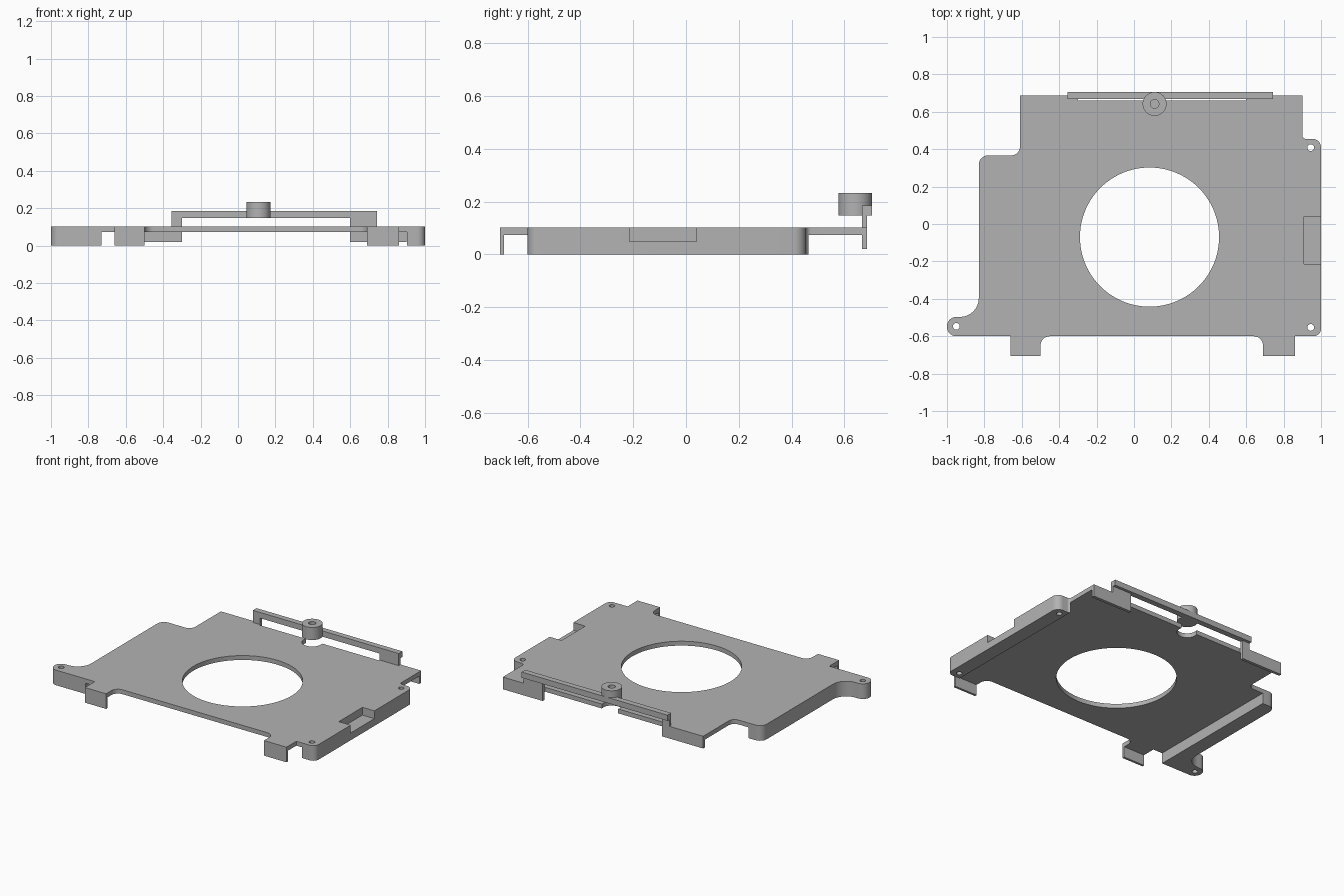
import bpy, bmesh, math
from mathutils import Vector

if "Cube" in bpy.data.objects:
    bpy.data.objects.remove(bpy.data.objects["Cube"])

grey = bpy.data.materials.new("plain_grey")
grey.use_nodes = True
COLOUR = (0.45, 0.45, 0.45, 1)
grey.diffuse_color = COLOUR
grey.node_tree.nodes["Principled BSDF"].inputs["Base Color"].default_value = COLOUR

TOP, UNDER = 0.103, 0.073          # sheet top and underside


def rounded(corners, steps=8):
    """Outline from (x, y, radius) corners, each filleted by its radius."""
    out = []
    for i, (x, y, r) in enumerate(corners):
        p = Vector((x, y))
        if r == 0:
            out.append(p)
            continue
        a = (Vector(corners[i - 1][:2]) - p).normalized()
        b = (Vector(corners[(i + 1) % len(corners)][:2]) - p).normalized()
        centre = p + (a + b) * r
        for k in range(steps + 1):
            t = k / steps * math.pi / 2
            out.append(centre - b * r * math.cos(t) - a * r * math.sin(t))
    return out


def prism(name, outline, z0, z1):
    bm = bmesh.new()
    face = bm.faces.new([bm.verts.new((x, y, z0)) for x, y in outline])
    top = bmesh.ops.extrude_face_region(bm, geom=[face])["geom"]
    bmesh.ops.translate(bm, vec=(0, 0, z1 - z0),
                        verts=[v for v in top if isinstance(v, bmesh.types.BMVert)])
    bmesh.ops.recalc_face_normals(bm, faces=bm.faces)
    mesh = bpy.data.meshes.new(name)
    bm.to_mesh(mesh)
    bm.free()
    mesh.materials.append(grey)
    obj = bpy.data.objects.new(name, mesh)
    bpy.context.collection.objects.link(obj)
    return obj


def box(name, x0, x1, y0, y1, z0, z1):
    return prism(name, [(x0, y0), (x1, y0), (x1, y1), (x0, y1)], z0, z1)


def disc(name, x, y, r, z0, z1, n=32):
    angles = [2 * math.pi * i / n for i in range(n)]
    return prism(name, [(x + r * math.cos(a), y + r * math.sin(a)) for a in angles], z0, z1)


def combine(target, tool, operation):
    bpy.context.view_layer.objects.active = target
    mod = target.modifiers.new(operation, "BOOLEAN")
    mod.operation, mod.solver, mod.object = operation, "EXACT", tool
    bpy.ops.object.modifier_apply(modifier=mod.name)
    bpy.data.objects.remove(tool)


def smooth(obj):
    bpy.ops.object.select_all(action="DESELECT")
    obj.select_set(True)
    bpy.context.view_layer.objects.active = obj
    bpy.ops.object.shade_smooth_by_angle(angle=math.radians(30))


# Plate outline, counter-clockwise from the front ear
outline = rounded([
    (-1, -0.6, 0.05), (-0.66, -0.6, 0), (-0.66, -0.706, 0), (-0.5, -0.706, 0),
    (-0.5, -0.6, 0.05), (0.69, -0.6, 0.05), (0.69, -0.706, 0), (0.86, -0.706, 0),
    (0.86, -0.6, 0), (1, -0.6, 0.04), (1, 0.455, 0.045), (0.9, 0.455, 0.02),
    (0.9, 0.687, 0), (0.6, 0.687, 0), (0.6, 0.66, 0), (-0.3, 0.66, 0),
    (-0.3, 0.687, 0), (-0.61, 0.687, 0), (-0.61, 0.367, 0.045), (-0.83, 0.367, 0.05),
    (-0.83, -0.497, 0.1), (-1, -0.497, 0.05)])
plate = prism("mounting_plate", outline, 0, TOP)

# Hollow the underside, leaving a rail along each side
combine(plate, box("hollow", -0.73, 0.903, -1, 1, -0.1, UNDER), "DIFFERENCE")

# Central opening, screw holes, knob clearance and side pocket
combine(plate, disc("opening", 0.083, -0.07, 0.372, -0.1, 0.2, 96), "DIFFERENCE")
for x, y in [(-0.95, -0.547), (0.945, 0.408), (0.945, -0.553)]:
    combine(plate, disc("screw_hole", x, y, 0.018, -0.1, 0.2, 24), "DIFFERENCE")
KNOB = (0.11, 0.642)
combine(plate, disc("clearance", *KNOB, 0.064, -0.1, 0.2), "DIFFERENCE")
combine(plate, box("pocket", 0.91, 1.1, -0.215, 0.04, 0.05, 0.2), "DIFFERENCE")

# Folded-down front tabs and back flanges
for x0, x1 in [(-0.66, -0.5), (0.69, 0.86)]:
    combine(plate, box("front_tab", x0, x1, -0.706, -0.69, 0, TOP), "UNION")
for x0, x1 in [(-0.61, -0.3), (0.6, 0.9)]:
    combine(plate, box("back_flange", x0, x1, 0.667, 0.687, 0.02, TOP), "UNION")
smooth(plate)

# Raised bar on two posts
bar = box("back_bar", -0.355, 0.744, 0.667, 0.706, 0.147, 0.186)
for x0, x1 in [(-0.355, -0.3), (0.6, 0.744)]:
    combine(bar, box("bar_post", x0, x1, 0.667, 0.687, TOP, 0.16), "UNION")

# Round knob with a blind centre hole
knob = disc("knob", *KNOB, 0.064, 0.147, 0.233, 48)
combine(knob, disc("knob_hole", *KNOB, 0.023, 0.175, 0.3, 24), "DIFFERENCE")
smooth(knob)
